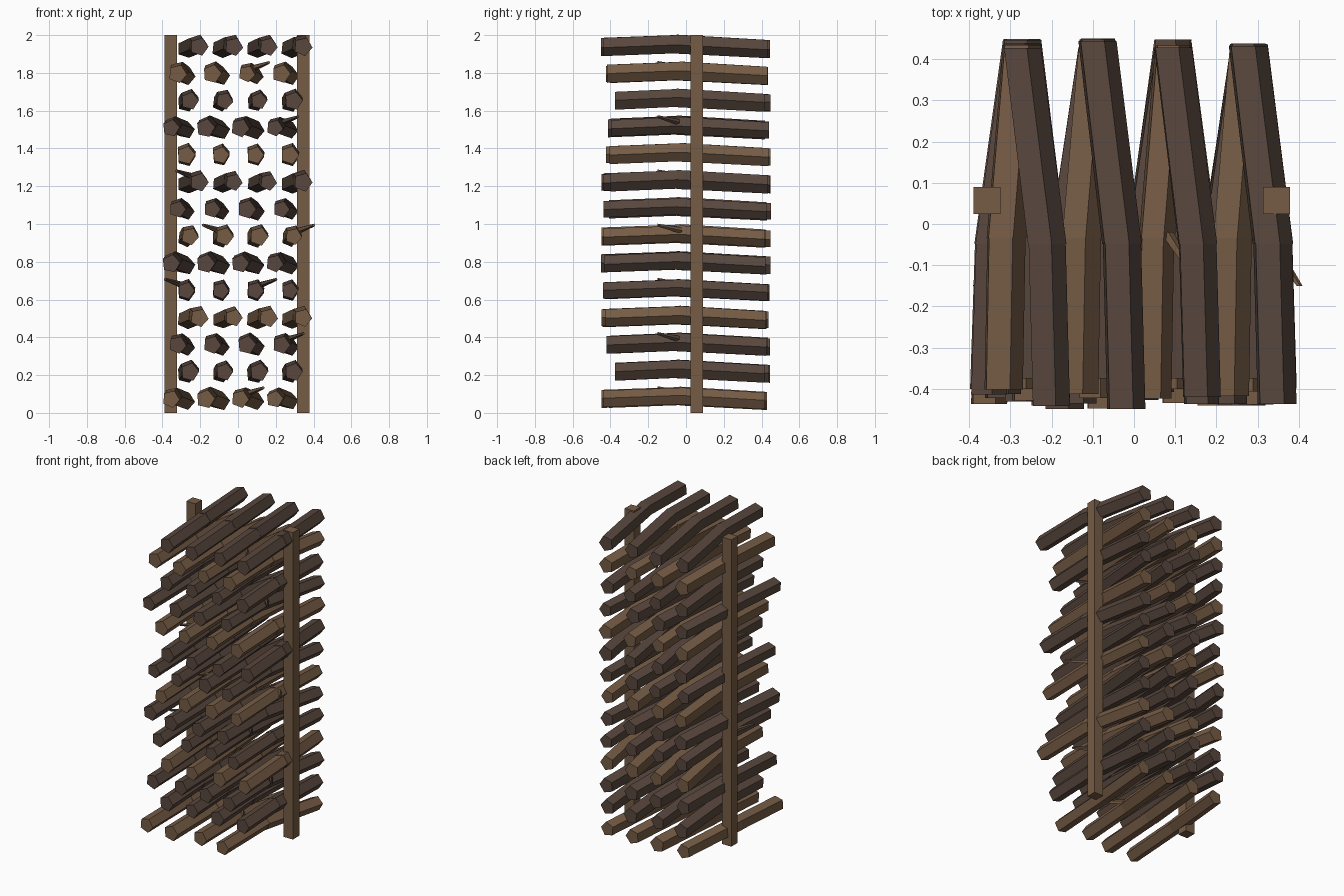
import bpy, bmesh, math, random
from mathutils import Vector

random.seed(4)
cube = bpy.data.objects.get("Cube")
if cube:
    bpy.data.objects.remove(cube, do_unlink=True)


def material(name, rgb):
    m = bpy.data.materials.new(name)
    m.use_nodes = True
    m.diffuse_color = (*rgb, 1)
    m.node_tree.nodes["Principled BSDF"].inputs["Base Color"].default_value = (*rgb, 1)
    return m


LIGHT = material("light_wood", (0.18, 0.107, 0.06))
DARK = material("dark_bark", (0.098, 0.063, 0.047))


def tube(bm, points, radii, sides=5, turn=0.0):
    """Flat-sided tube whose rings stand upright across the y axis."""
    rings = []
    for p, r in zip(points, radii):
        rings.append([bm.verts.new(Vector(p) + r * Vector((math.cos(a), 0, math.sin(a))))
                      for a in (turn + math.tau * k / sides for k in range(sides))])
    for a, b in zip(rings, rings[1:]):
        for k in range(sides):
            n = (k + 1) % sides
            bm.faces.new((a[k], a[n], b[n], b[k]))
    bm.faces.new(rings[0][::-1])
    bm.faces.new(rings[-1])


def finish(bm, name, mat):
    bmesh.ops.recalc_face_normals(bm, faces=bm.faces)
    mesh = bpy.data.meshes.new(name)
    bm.to_mesh(mesh)
    bm.free()
    mesh.materials.append(mat)
    bpy.context.collection.objects.link(bpy.data.objects.new(name, mesh))


# Two upright posts
for name, x in (("right_post", -0.357), ("left_post", 0.346)):
    bpy.ops.mesh.primitive_cube_add(size=1, location=(x, 0.057, 1))
    post = bpy.context.object
    post.name = name
    post.scale = (0.066, 0.066, 2)
    post.data.materials.append(LIGHT)

# Rows of bent logs, fanned sideways in a repeating pattern
FAN = (-0.08, 0.02, -0.045, 0.07, 0.0)
SHORT_ROWS = (1, 11)
# Twig stubs: (row, column) -> side
TWIGS = {(12, 2): 1, (10, 3): 1, (8, 0): -1, (6, 1): -1, (6, 3): 1,
         (4, 2): 1, (4, 0): -1, (2, 3): 1, (0, 2): 1}

for row in range(14):
    z = 0.088 + 0.1435 * row
    fan = FAN[row % 5]
    mat = DARK if row % 3 else LIGHT
    for col in range(4):
        x = -0.275 + 0.183 * col
        front = -0.375 if row in SHORT_ROWS else random.uniform(-0.45, -0.395)
        back = random.uniform(0.415, 0.45)
        bend_y = -0.03 - 0.015 * (row % 3 > 0)
        r = random.uniform(0.045, 0.051)
        turn = random.uniform(-0.12, 0.12)
        bend = (x + fan * 0.85, bend_y, z)
        bm = bmesh.new()
        # Front and back halves overlap slightly at the bend
        tube(bm, [(x + fan, front, z - 0.015), bend], [r, r], 5, turn)
        tube(bm, [(bend[0], bend_y - 0.004, z), (x, back, z - 0.026)],
             [r * 1.04, r], 5, turn)
        side = TWIGS.get((row, col))
        if side:
            tube(bm, [(bend[0] + side * 0.025, bend_y + 0.01, z + 0.015),
                      (bend[0] + side * 0.11, -0.15, z + 0.045)], [0.018, 0.008], 5)
        finish(bm, f"log_row{row + 1}_{col + 1}", mat)
